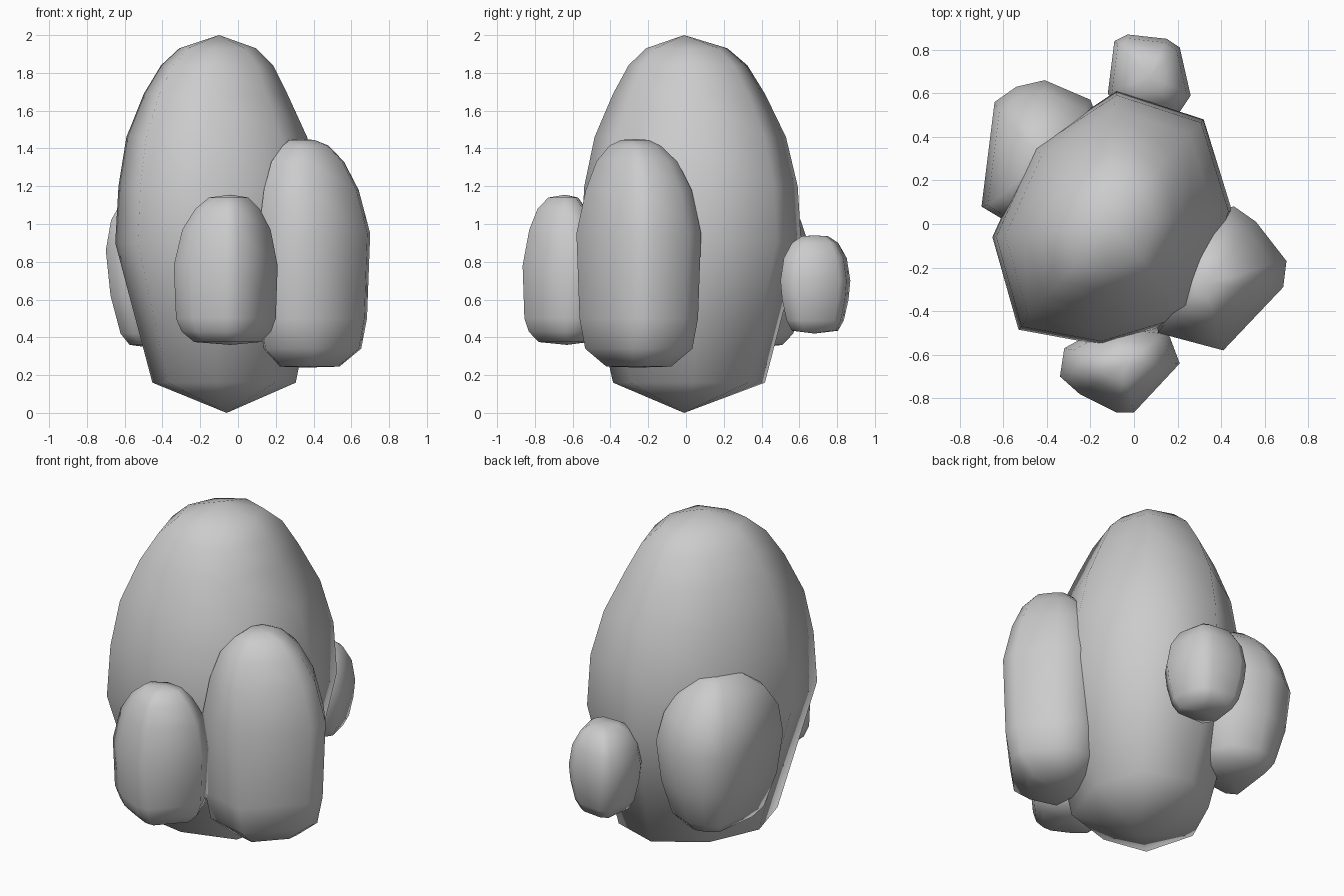
import bpy, bmesh, math
from mathutils import Vector

if "Cube" in bpy.data.objects:
    bpy.data.objects.remove(bpy.data.objects["Cube"])


def rock(name, outline, rings, center, bottom, top):
    """Faceted egg: widest outline scaled about its center at each ring.
    A ring is (z, scale) with an optional sideways drift (dx, dy)."""
    bm = bmesh.new()
    c = Vector(center)
    loops = []
    for z, s, *drift in rings:
        d = Vector(drift or (0, 0))
        pts = [c + d + (Vector(p) - c) * s for p in outline]
        loops.append(([bm.verts.new((q.x, q.y, z)) for q in pts], c + d))
    n = len(outline)
    for (a, _), (b, _) in zip(loops, loops[1:]):
        for i in range(n):
            j = (i + 1) % n
            bm.faces.new((a[i], a[j], b[j], b[i]))
    # close both ends with a shallow point
    for (loop, mid), z in ((loops[0], bottom), (loops[-1], top)):
        tip = bm.verts.new((mid.x, mid.y, z))
        for i in range(n):
            bm.faces.new((loop[i], loop[(i + 1) % n], tip))
    bmesh.ops.recalc_face_normals(bm, faces=bm.faces)
    mesh = bpy.data.meshes.new(name)
    bm.to_mesh(mesh)
    bm.free()
    ob = bpy.data.objects.new(name, mesh)
    bpy.context.collection.objects.link(ob)
    bpy.ops.object.select_all(action='DESELECT')
    ob.select_set(True)
    bpy.context.view_layer.objects.active = ob
    bpy.ops.object.shade_smooth_by_angle(angle=math.radians(88))
    return ob


# tall central boulder
rock("main_boulder",
     [(-.08, .61), (.32, .48), (.45, .06), (.29, -.42), (-.15, -.555),
      (-.53, -.485), (-.65, -.06), (-.46, .36)],
     [(.16, .69, .02, 0), (.90, 1), (1.2, .97), (1.46, .87, -.015, 0),
      (1.69, .69, -.025, 0), (1.84, .54, -.02, 0), (1.93, .37, -.02, 0)],
     (-.08, -.01), 0, 2)

# front right boulder
rock("right_boulder",
     [(.70, -.17), (.685, -.29), (.41, -.58), (.11, -.50), (.09, -.20),
      (.25, .06), (.46, .08), (.56, .01)],
     [(.245, .52), (.34, .86), (.50, .95), (.95, 1), (1.18, .85, -.01, 0),
      (1.33, .65, -.02, -.01), (1.415, .41, -.02, -.02),
      (1.445, .22, -.03, -.02)],
     (.36, -.25), .24, 1.45)

# front boulder
rock("front_boulder",
     [(.21, -.64), (0, -.865), (-.08, -.865), (-.25, -.78), (-.34, -.70),
      (-.32, -.57), (-.10, -.45), (.15, -.48)],
     [(.375, .64), (.43, .86), (.50, .96), (.78, 1), (.97, .85),
      (1.08, .62, 0, -.01), (1.14, .38, 0, -.01)],
     (-.04, -.63), .36, 1.155)

# back left boulder
rock("left_boulder",
     [(-.70, .08), (-.64, .56), (-.54, .63), (-.41, .66), (-.20, .57),
      (-.10, .30), (-.30, .05), (-.60, .02)],
     [(.36, .55), (.42, .72), (.62, .91), (.86, 1), (1.02, .90, 0, -.02),
      (1.13, .68, 0, -.03), (1.21, .37, 0, -.03)],
     (-.42, .33), .34, 1.23)

# small back boulder
rock("back_boulder",
     [(-.09, .84), (-.03, .87), (.15, .85), (.21, .81), (.26, .59),
      (.20, .50), (-.06, .50), (-.12, .60)],
     [(.435, .66), (.49, .82), (.60, .95), (.70, 1), (.82, .90),
      (.90, .66), (.935, .38)],
     (.07, .68), .42, .94)
